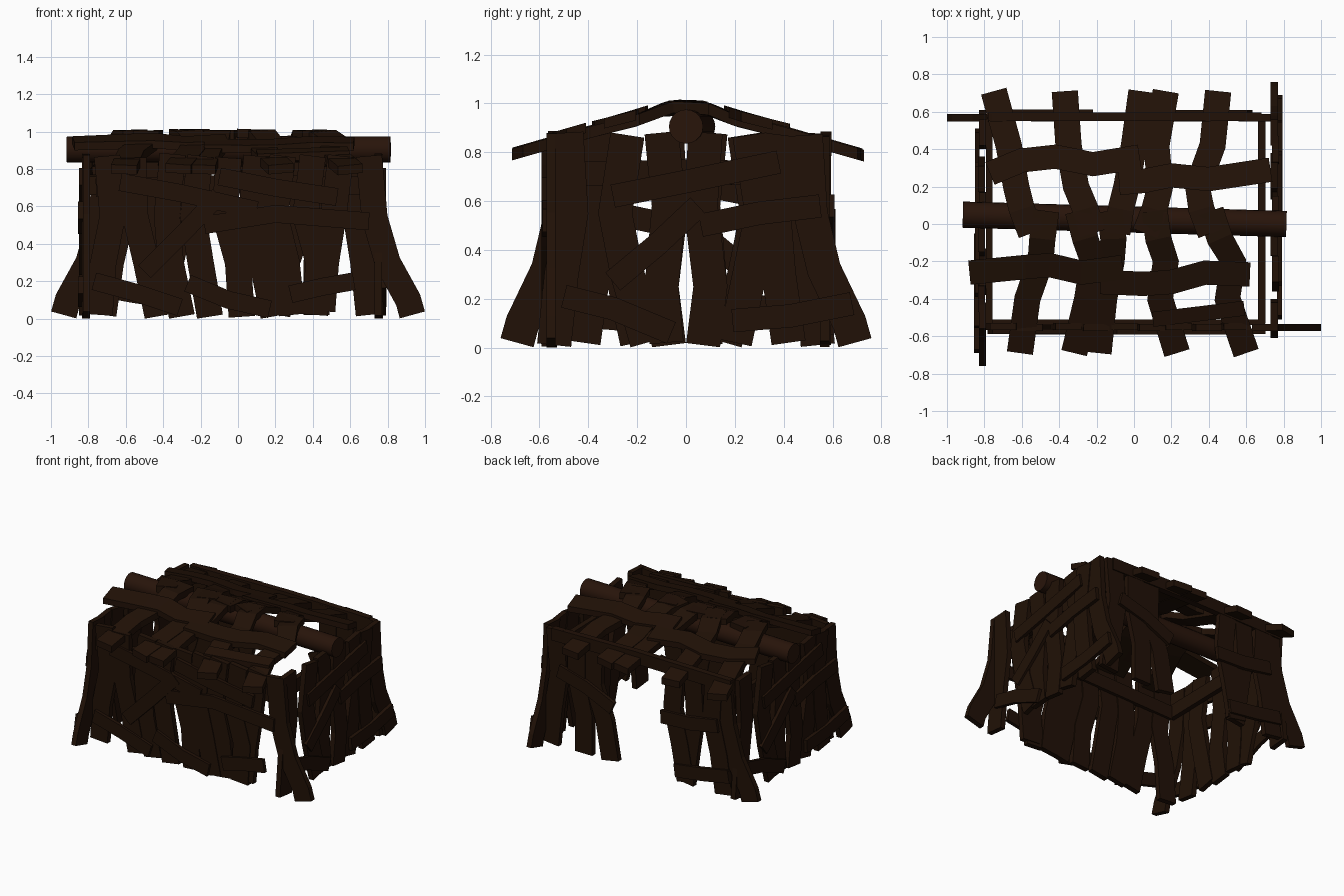
import bpy, bmesh, math
from mathutils import Vector


def material(name, col):
    m = bpy.data.materials.new(name)
    m.diffuse_color = (*col, 1)
    return m


WOOD = material("dark_wood", (0.015, 0.0055, 0.002))
LOG = material("log_wood", (0.021, 0.007, 0.003))


# Crooked board: a 2D path widened in its plane and thickened along d
def board(name, pts, width, thick, place, d=0.0):
    pts = [Vector(p) for p in pts]
    bm = bmesh.new()
    rings = []
    for i, p in enumerate(pts):
        t = (pts[min(i + 1, len(pts) - 1)] - pts[max(i - 1, 0)]).normalized()
        n = Vector((-t.y, t.x)) * width / 2
        ring = []
        for s, e in ((1, -1), (-1, -1), (-1, 1), (1, 1)):
            q = p + n * s
            ring.append(bm.verts.new(place(q.x, q.y, d + e * thick / 2)))
        rings.append(ring)
    for a, b in zip(rings, rings[1:]):
        for k in range(4):
            bm.faces.new((a[k], a[(k + 1) % 4], b[(k + 1) % 4], b[k]))
    bm.faces.new(rings[0])
    bm.faces.new(rings[-1][::-1])
    bmesh.ops.recalc_face_normals(bm, faces=bm.faces)
    me = bpy.data.meshes.new(name)
    bm.to_mesh(me)
    bm.free()
    me.materials.append(WOOD)
    ob = bpy.data.objects.new(name, me)
    bpy.context.collection.objects.link(ob)


# Placement of each wall plane (d points outward)
def front(u, v, d): return (u, -0.547 - d, max(v, 0))
def back(u, v, d): return (u, 0.568 + d, max(v, 0))
def right(u, v, d): return (0.75 + d, u, max(v, 0))
def left(u, v, d): return (-0.81 - d, -u, max(v, 0))


# Roof surface: bent slope from ridge to eaves
def roof(x, y, d):
    prof = [(0, 0.99), (0.08, 0.982), (0.2, 0.93), (0.42, 0.875), (0.8, 0.765)]
    a = abs(y)
    for (y0, z0), (y1, z1) in zip(prof, prof[1:]):
        if a <= y1:
            return (x, y, z0 + (z1 - z0) * (a - y0) / (y1 - y0) + d)
    return (x, y, prof[-1][1] + d)


def wall(name, place, uprights, braces, w=0.14):
    for i, p in enumerate(uprights):
        board(f"{name}_upright_{i}", p, w, 0.038, place, 0.006 * (i % 2))
    for i, p in enumerate(braces):
        board(f"{name}_brace_{i}", p, 0.095, 0.026, place, 0.028 + 0.004 * (i % 2))


# Side walls: the left one is the right one turned half a turn
side_up = [
    [(-0.54, 0.01), (-0.51, 0.3), (-0.47, 0.55), (-0.49, 0.88)],
    [(-0.16, 0.02), (-0.24, 0.3), (-0.29, 0.55), (-0.24, 0.87)],
    [(-0.08, 0.02), (-0.1, 0.25), (-0.07, 0.58), (-0.1, 0.88)],
    [(0.07, 0.01), (0.1, 0.25), (0.06, 0.58), (0.08, 0.88)],
    [(0.2, 0.02), (0.26, 0.3), (0.31, 0.55), (0.26, 0.87)],
    [(0.42, 0.02), (0.38, 0.3), (0.36, 0.55), (0.4, 0.87)],
    [(0.692, 0.02), (0.67, 0.1), (0.565, 0.32), (0.51, 0.55), (0.49, 0.87)],
]
side_br = [
    [(-0.5, 0.21), (-0.3, 0.16), (-0.06, 0.06)],
    [(0.19, 0.11), (0.43, 0.13), (0.68, 0.18)],
    [(-0.3, 0.62), (0.0, 0.68), (0.38, 0.76)],
    [(0.06, 0.5), (0.3, 0.55), (0.55, 0.58)],
    [(-0.3, 0.27), (-0.12, 0.42), (0.05, 0.58)],
]
wall("right_wall", right, side_up, side_br)
wall("left_wall", left, side_up, side_br)

# Front wall: closed row of boards
front_up = [
    [(-0.74, 0.02), (-0.72, 0.3), (-0.67, 0.55), (-0.7, 0.87)],
    [(-0.43, 0.01), (-0.49, 0.3), (-0.55, 0.55), (-0.56, 0.86)],
    [(-0.3, 0.01), (-0.36, 0.3), (-0.38, 0.55), (-0.35, 0.88)],
    [(-0.15, 0.01), (-0.2, 0.3), (-0.24, 0.55), (-0.2, 0.87)],
    [(0.02, 0.01), (0.0, 0.3), (-0.07, 0.55), (-0.05, 0.86)],
    [(0.19, 0.01), (0.13, 0.3), (0.07, 0.55), (0.1, 0.87)],
    [(0.29, 0.02), (0.26, 0.3), (0.2, 0.55), (0.24, 0.87)],
    [(0.41, 0.02), (0.43, 0.3), (0.36, 0.55), (0.4, 0.87)],
    [(0.45, 0.04), (0.47, 0.3), (0.51, 0.55), (0.55, 0.87)],
    [(0.932, 0.02), (0.91, 0.1), (0.8, 0.3), (0.73, 0.54), (0.7, 0.87)],
]
front_br = [
    [(-0.77, 0.2), (-0.55, 0.14), (-0.31, 0.06)],
    [(-0.27, 0.19), (-0.05, 0.1), (0.17, 0.05)],
    [(-0.63, 0.73), (-0.3, 0.67), (0.1, 0.58)],
    [(-0.1, 0.76), (0.2, 0.7), (0.53, 0.65)],
    [(-0.18, 0.5), (0.2, 0.56), (0.7, 0.52)],
    [(-0.5, 0.25), (-0.3, 0.45), (-0.1, 0.66)],
    [(0.28, 0.13), (0.45, 0.17), (0.62, 0.2)],
]
wall("front_wall", front, front_up, front_br)

# Back wall: two groups of boards with a doorway between them
back_up = [
    [(-0.932, 0.02), (-0.91, 0.1), (-0.8, 0.3), (-0.73, 0.54), (-0.7, 0.87)],
    [(-0.72, 0.02), (-0.68, 0.3), (-0.62, 0.55), (-0.64, 0.87)],
    [(-0.4, 0.02), (-0.44, 0.3), (-0.48, 0.55), (-0.46, 0.86)],
    [(-0.41, 0.03), (-0.36, 0.3), (-0.3, 0.55), (-0.33, 0.87)],
    [(0.21, 0.02), (0.26, 0.3), (0.35, 0.55), (0.34, 0.87)],
    [(0.42, 0.02), (0.42, 0.3), (0.48, 0.55), (0.48, 0.86)],
    [(0.7, 0.02), (0.67, 0.3), (0.63, 0.55), (0.66, 0.87)],
]
back_br = [
    [(-0.77, 0.17), (-0.55, 0.13), (-0.33, 0.1)],
    [(-0.68, 0.52), (-0.45, 0.48), (-0.22, 0.47)],
    [(0.18, 0.42), (0.4, 0.52), (0.62, 0.58)],
]
wall("back_wall", back, back_up, back_br)
board("door_lintel", [(-0.78, 0.83), (0, 0.84), (0.68, 0.83)], 0.09, 0.045, back, 0.005)

# Inner rails tying the walls together
board("front_rail", [(-0.76, 0.7), (0, 0.72), (0.7, 0.71)], 0.1, 0.03, front, -0.022)
board("right_rail", [(-0.53, 0.71), (0, 0.72), (0.58, 0.71)], 0.1, 0.04, right, -0.068)
board("left_rail", [(-0.56, 0.71), (0, 0.72), (0.53, 0.71)], 0.1, 0.035, left, -0.035)

# Ridge log
a, b = Vector((-0.915, 0.05, 0.905)), Vector((0.815, 0.0, 0.905))
bpy.ops.mesh.primitive_cylinder_add(vertices=20, radius=0.07, depth=(b - a).length,
                                    location=(a + b) / 2)
log = bpy.context.object
log.name = "ridge_log"
log.rotation_euler = (b - a).to_track_quat('Z', 'Y').to_euler()
log.data.materials.append(LOG)
bpy.ops.object.shade_smooth_by_angle(angle=math.radians(35))

# Roof slats running from ridge to eaves: x at eave, bends, ridge
ys_back = (0.71, 0.42, 0.2, 0.08, -0.05)
ys_front = (-0.69, -0.4, -0.2, -0.08, 0.07)
slats = [
    (ys_back, [(-0.75, -0.67, -0.63, -0.6, -0.55), (-0.37, -0.35, -0.31, -0.26, -0.22),
               (0.04, 0.0, -0.04, -0.07, -0.09), (0.17, 0.12, 0.14, 0.11, 0.06),
               (0.45, 0.42, 0.34, 0.36, 0.41)]),
    (ys_front, [(-0.61, -0.57, -0.5, -0.49, -0.47), (-0.32, -0.25, -0.22, -0.26, -0.3),
                (-0.19, -0.16, -0.12, -0.11, -0.13), (0.23, 0.14, 0.17, 0.13, 0.11),
                (0.6, 0.5, 0.53, 0.46, 0.41)]),
]
for s, (ys, rows) in zip(("back", "front"), slats):
    for i, xs in enumerate(rows):
        board(f"{s}_roof_slat_{i}", list(zip(xs, ys)), 0.14, 0.048, roof, 0.004 * (i % 2))

# Roof battens laid across the slats
battens = [
    [(-0.77, 0.27), (-0.6, 0.34), (-0.42, 0.36), (-0.22, 0.32), (0.03, 0.36)],
    [(-0.08, 0.22), (0.05, 0.23), (0.2, 0.26), (0.4, 0.24), (0.73, 0.29)],
    [(-0.88, -0.26), (-0.58, -0.23), (-0.45, -0.22), (-0.28, -0.26), (-0.06, -0.23)],
    [(-0.18, -0.31), (0.05, -0.32), (0.2, -0.31), (0.38, -0.26), (0.62, -0.27)],
    [(0.1, -0.51), (0.35, -0.48), (0.59, -0.45)],
]
for i, p in enumerate(battens):
    board(f"roof_batten_{i}", p, 0.13 if i < 4 else 0.08, 0.042, roof, 0.022)
